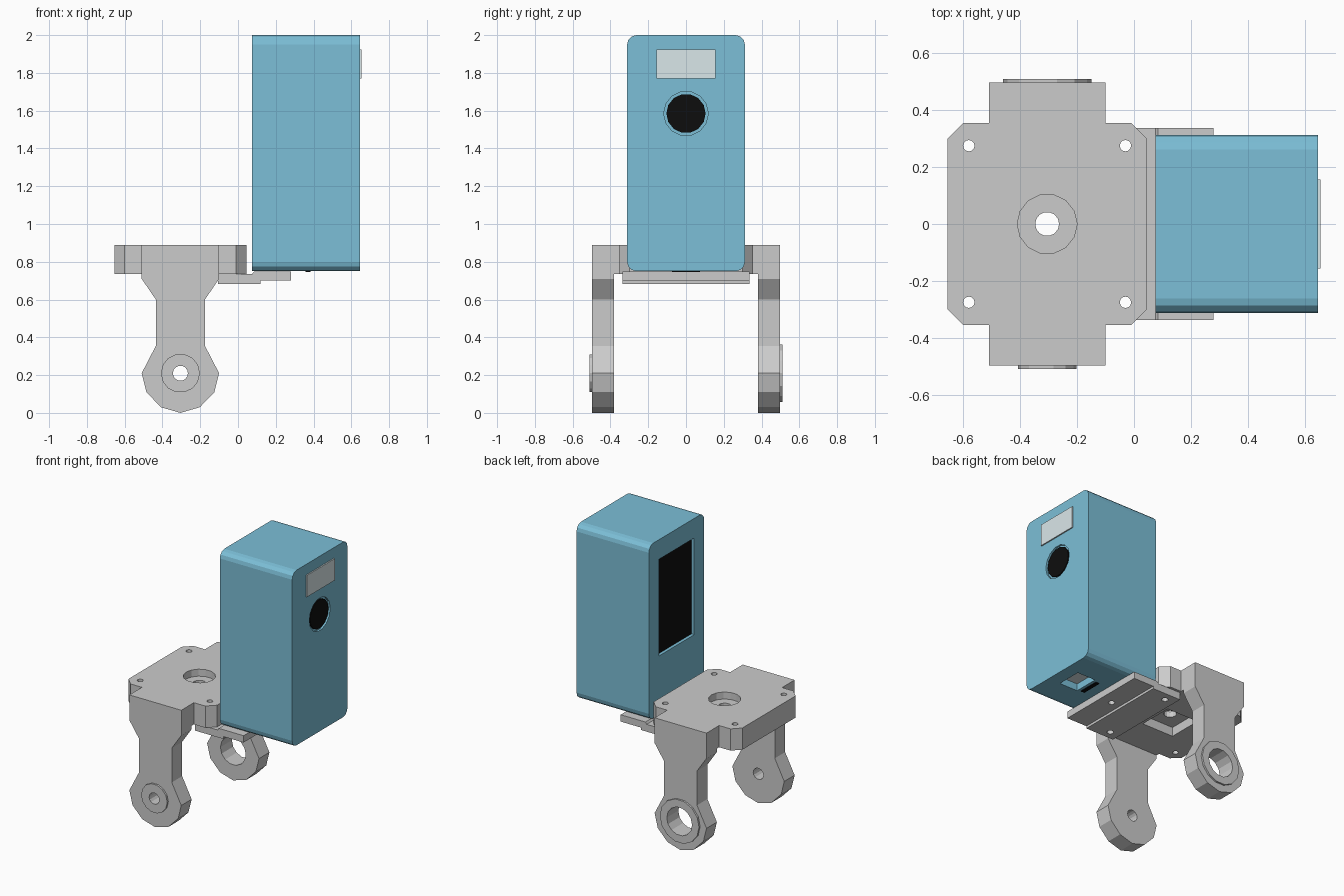
import bpy, bmesh
from math import sin, cos, pi
from mathutils import Vector

if "Cube" in bpy.data.objects:
    bpy.data.objects.remove(bpy.data.objects["Cube"])


def material(name, rgb):
    m = bpy.data.materials.new(name)
    m.diffuse_color = (*rgb, 1)
    m.use_nodes = True
    m.node_tree.nodes["Principled BSDF"].inputs["Base Color"].default_value = m.diffuse_color
    return m


BLUE = material("blue_plastic", (0.2, 0.52, 0.68))
BLACK = material("black_glass", (0.004, 0.004, 0.004))
PALE = material("pale_panel", (0.7, 0.8, 0.82))


def prism(name, axis, pts, lo, hi, mat=None):
    """Extrude a 2D profile along an axis; profile is (y,z), (x,z) or (x,y)."""
    place = {"x": lambda a, b, t: (t, a, b),
             "y": lambda a, b, t: (a, t, b),
             "z": lambda a, b, t: (a, b, t)}[axis]
    bm = bmesh.new()
    face = bm.faces.new([bm.verts.new(place(a, b, lo)) for a, b in pts])
    ext = bmesh.ops.extrude_face_region(bm, geom=[face])
    top = [v for v in ext["geom"] if isinstance(v, bmesh.types.BMVert)]
    bmesh.ops.translate(bm, verts=top, vec=Vector(place(0, 0, hi - lo)))
    bmesh.ops.recalc_face_normals(bm, faces=bm.faces[:])
    me = bpy.data.meshes.new(name)
    bm.to_mesh(me)
    bm.free()
    ob = bpy.data.objects.new(name, me)
    bpy.context.collection.objects.link(ob)
    if mat:
        me.materials.append(mat)
    return ob


def circle(a, b, r, n=12):
    return [(a + r * cos(2 * pi * i / n), b + r * sin(2 * pi * i / n)) for i in range(n)]


def rect(a0, a1, b0, b1):
    return [(a0, b0), (a1, b0), (a1, b1), (a0, b1)]


def cut(ob, axis, pts, lo, hi):
    """Subtract a prism from an object."""
    c = prism("cutter", axis, pts, lo, hi)
    c.hide_render = True
    mod = ob.modifiers.new("cut", "BOOLEAN")
    mod.operation, mod.solver, mod.object = "DIFFERENCE", "EXACT", c
    bpy.context.view_layer.objects.active = ob
    bpy.ops.object.modifier_apply(modifier=mod.name)
    bpy.data.objects.remove(c, do_unlink=True)


CX = -0.305          # centre line of the bracket
PIVOT_Z = 0.21

# Bracket plate: chamfered square with two short arms reaching the legs
half = [(0.205, 0.38), (0.205, 0.355), (0.295, 0.355), (0.35, 0.30)]
quarter = [(CX + x, y) for x, y in half]
right = quarter + [(x, -y) for x, y in reversed(quarter)]
left = [(2 * CX - x, y) for x, y in reversed(right)]
plate = prism("bracket_plate", "z", right + left, 0.735, 0.89)
cut(plate, "z", circle(CX, 0, 0.105, 14), 0.84, 1.0)
cut(plate, "z", rect(CX - 0.125, CX + 0.125, -0.125, 0.125), 0.6, 0.80)
cut(plate, "z", circle(CX, 0, 0.042, 14), 0.5, 1.0)
for x in (CX - 0.275, CX + 0.275):
    for y in (-0.275, 0.275):
        cut(plate, "z", circle(x, y, 0.02, 12), 0.5, 1.0)

# Legs with round pivot ends, and a raised ring on each outer face
side = [(0.205, 0.89), (0.205, 0.71), (0.13, 0.60), (0.13, 0.355),
        (0.205, 0.21), (0.18, 0.11), (0.103, 0.03)]
leg = ([(CX + x, z) for x, z in side] + [(CX, 0.0)]
       + [(CX - x, z) for x, z in reversed(side)])
for name, s, ring_r, hole_r in (("front", -1, 0.103, 0.04), ("back", 1, 0.155, 0.10)):
    ys = sorted((s * 0.38, s * 0.497))
    rs = sorted((s * 0.497, s * 0.51))
    hole = circle(CX, PIVOT_Z, hole_r, 14)
    for ob in (prism(name + "_leg", "y", leg, *ys),
               prism(name + "_pivot_ring", "y", circle(CX, PIVOT_Z, ring_r, 14), *rs)):
        cut(ob, "y", hole, s * 0.445 - 0.2, s * 0.445 + 0.2)

# Stepped tray carrying the housing
tray_profile = [(-0.105, 0.683), (0.12, 0.683), (0.12, 0.70), (0.28, 0.70),
                (0.28, 0.749), (0.085, 0.749), (0.075, 0.735), (-0.105, 0.735)]
tray = prism("tray", "y", tray_profile, -0.337, 0.337)
for x, y in ((-0.03, 0.275), (-0.03, -0.275), (0.19, 0)):
    cut(tray, "z", circle(x, y, 0.022, 12), 0.5, 1.0)

# Housing: box with rounded long edges
R, HY, Z0, Z1 = 0.05, 0.312, 0.75, 2.0
profile = []
for q, (y, z) in enumerate(((HY - R, Z1 - R), (R - HY, Z1 - R), (R - HY, Z0 + R), (HY - R, Z0 + R))):
    for k in range(4):
        t = pi / 2 * (q + k / 3)
        profile.append((y + R * cos(t), z + R * sin(t)))
housing = prism("housing", "x", profile, 0.075, 0.646, BLUE)
cut(housing, "x", circle(0, 1.585, 0.118, 14), 0.62, 0.8)
cut(housing, "x", rect(-0.2, 0.2, 1.17, 1.86), -0.1, 0.1)
cut(housing, "z", rect(0.405, 0.55, -0.09, 0.09), 0.6, 0.81)

# Lens, sensor window, screen and underside fittings
prism("lens_rim", "x", circle(0, 1.585, 0.118, 14), 0.615, 0.632, BLUE)
prism("lens", "x", circle(0, 1.585, 0.104, 14), 0.62, 0.642, BLACK)
prism("sensor_window", "x", rect(-0.157, 0.157, 1.77, 1.925), 0.63, 0.655, PALE)
prism("screen", "x", rect(-0.2, 0.2, 1.17, 1.86), 0.097, 0.11, BLACK)
prism("socket_lining", "z", rect(0.405, 0.55, -0.09, 0.09), 0.80, 0.82, PALE)
prism("card_slot", "z", rect(0.357, 0.385, -0.075, 0.075), 0.745, 0.77, BLACK)
